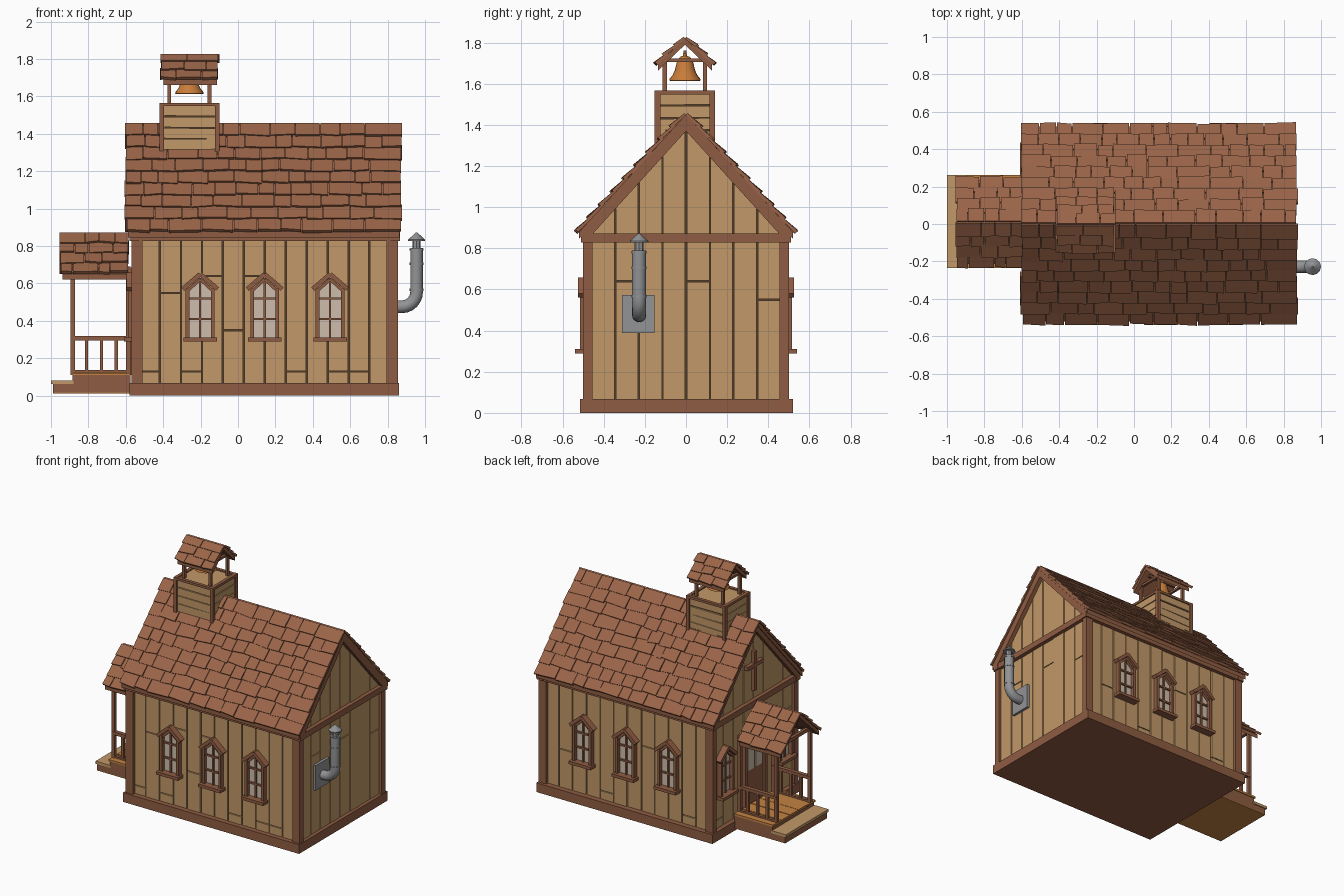
import bpy, bmesh, math, random
from mathutils import Matrix, Vector

if "Cube" in bpy.data.objects:
    bpy.data.objects.remove(bpy.data.objects["Cube"])

random.seed(7)
J = lambda a: random.uniform(-a, a)


def mat(name, r, g, b):
    m = bpy.data.materials.new(name)
    lin = [((c / 255 + 0.055) / 1.055) ** 2.4 for c in (r, g, b)]
    m.diffuse_color = (*lin, 1)
    m.use_nodes = True
    m.node_tree.nodes["Principled BSDF"].inputs["Base Color"].default_value = m.diffuse_color
    return m


TAN = mat("tan_boards", 194, 153, 104)
ROOF = mat("roof_brown", 154, 100, 72)
TRIM = mat("trim_brown", 143, 92, 66)
DARK = mat("dark_gap", 84, 60, 40)
METAL = mat("grey_metal", 146, 147, 149)
GLASS = mat("pale_glass", 206, 190, 172)
BELL = mat("bell_orange", 200, 124, 58)
FLOOR = mat("porch_floor_orange", 196, 130, 66)
I = Matrix.Identity(4)


def finish(name, bm, material, smooth=False):
    bmesh.ops.recalc_face_normals(bm, faces=bm.faces)
    me = bpy.data.meshes.new(name)
    bm.to_mesh(me)
    bm.free()
    me.materials.append(material)
    if smooth:
        me.shade_smooth()
        me.set_sharp_from_angle(angle=math.radians(35))
    ob = bpy.data.objects.new(name, me)
    bpy.context.collection.objects.link(ob)


def prism(bm, pts, w0, w1, M=I):
    """Extrude a (u, z) outline from depth w0 to w1; outward is local -y."""
    rings = [[bm.verts.new(M @ Vector((u, -w, z))) for u, z in pts] for w in (w0, w1)]
    n = len(pts)
    bm.faces.new(rings[0])
    bm.faces.new(rings[1][::-1])
    for i in range(n):
        bm.faces.new([rings[0][i], rings[0][(i + 1) % n], rings[1][(i + 1) % n], rings[1][i]])


def box(bm, x0, x1, y0, y1, z0, z1):
    prism(bm, [(x0, z0), (x1, z0), (x1, z1), (x0, z1)], -y1, -y0)


def bar(bm, a, b, h, w0, w1, M):
    """Straight bar of half-width h between two (u, z) points."""
    a, b = Vector(a), Vector(b)
    d = (b - a).normalized() * h
    n = Vector((-d.y, d.x))
    prism(bm, [a - n, b - n, b + n, a + n], w0, w1, M)


def loft(bm, rings, y, n=16):
    """Skin circles (x, z, tilt, radius) whose centres lie in one xz plane."""
    prev = None
    for k, (x, z, t, r) in enumerate(rings):
        ring = [bm.verts.new((x + r * math.cos(a) * math.cos(t), y + r * math.sin(a),
                              z - r * math.cos(a) * math.sin(t)))
                for a in [2 * math.pi * i / n for i in range(n)]]
        if prev:
            for i in range(n):
                bm.faces.new([prev[i], prev[(i + 1) % n], ring[(i + 1) % n], ring[i]])
        if k in (0, len(rings) - 1):
            bm.faces.new(ring)
        prev = ring


def side(ang, cx=0, cy=0):
    return Matrix.Translation((cx, cy, 0)) @ Matrix.Rotation(math.radians(ang), 4, 'Z')


def shingle_roof(name, x0, x1, yc, half, ze, zr, rows, wid):
    slope = math.atan2(zr - ze, half)
    L = math.hypot(half, zr - ze)
    c, s = math.cos(slope), math.sin(slope)
    # sheathing under the shingles
    bm = bmesh.new()
    t = 0.022 / c
    prism(bm, [(-half, ze), (0, zr), (half, ze), (half, ze - t), (0, zr - t), (-half, ze - t)],
          x0 + 0.012, x1 - 0.012, side(90, 0, yc))
    finish(name + "_sheathing", bm, TRIM)
    bm = bmesh.new()
    for sg in (-1, 1):
        P = lambda x, d, n: Vector((x, yc + sg * (d * c + n * s), zr - d * s + n * c))
        for i in range(rows):
            x = x0 + J(0.006)
            while x < x1 - 0.01:
                xe = x + wid * random.uniform(0.6, 1.4)
                if xe > x1 - wid * 0.4:
                    xe = x1 + J(0.006)
                top = max(0, i * L / rows - 0.015)
                lift = 0.016 + J(0.004)
                ends = [(i + 1) * L / rows + 0.006 + J(0.007) for _ in range(2)]
                vs = []
                for xx, e in ((x, ends[0]), (xe - 0.004, ends[1])):
                    vs.append([bm.verts.new(P(xx, d, n)) for d, n in
                               ((top, -0.002), (e, lift - 0.012), (e, lift + 0.006), (top, 0.01))])
                a, b = vs
                bm.faces.new(a)
                bm.faces.new(b[::-1])
                for k in range(4):
                    m = (k + 1) % 4
                    bm.faces.new([a[k], a[m], b[m], b[k]])
                x = xe
    finish(name + "_shingles", bm, ROOF)


CX, HX, HY = 0.1425, 0.7125, 0.5
SIDES = [(0, HY, HX), (180, HY, HX), (90, HX, HY), (-90, HX, HY)]

# building core (dark, seen between boards) and plinth
bm = bmesh.new()
prism(bm, [(-.465, .03), (.465, .03), (.465, .87), (0, 1.395), (-.465, .87)], -0.68, 0.68, side(90, CX))
finish("wall_core", bm, DARK)
bm = bmesh.new()
box(bm, -0.58, 0.86, -0.515, 0.52, 0, 0.068)
finish("plinth", bm, TRIM)

# vertical wall boards, some with a cross joint
bm = bmesh.new()
gable = lambda u: 1.395 - 1.096 * abs(u)
for ang, depth, half in SIDES:
    M = side(ang, CX)
    n = 12 if half > 0.6 else 8
    edge = half - 0.04
    for i in range(n):
        u0 = -edge + 2 * edge * i / n + 0.004
        u1 = -edge + 2 * edge * (i + 1) / n - 0.003 + J(0.002)
        cuts = [0.06, 0.845]
        if i % 3 == 1 or random.random() < 0.25:
            cuts.insert(1, random.choice((0.13, 0.35, 0.55, 0.64)))
        w = depth - 0.02 + J(0.003)
        for a, b in zip(cuts, cuts[1:]):
            prism(bm, [(u0, a + .003), (u1, a + .003), (u1, b - .003), (u0, b - .003)], w - .016, w, M)
        if n == 8:
            prism(bm, [(u0, .85), (u1, .85), (u1, gable(u1)), (u0, gable(u0))], w - .016, w, M)
finish("wall_boards", bm, TAN)

# corner posts, eave beams and gable rakes
bm = bmesh.new()
for x in (-0.57, 0.795):
    for y in (-0.5, 0.455):
        box(bm, x, x + 0.06, y, y + 0.045, 0.05, 0.85)
for ang, depth, half in SIDES:
    M = side(ang, CX)
    prism(bm, [(-half - .01, .828), (half + .01, .828), (half + .01, .872), (-half - .01, .872)],
          depth - .04, depth + .008, M)
    if half < 0.6:
        for s in (-1, 1):
            prism(bm, [(0, 1.425), (s * .515, .868), (s * .455, .868), (0, 1.37)], depth - .03, depth + .01, M)
finish("corner_posts_and_trim", bm, TRIM)

shingle_roof("main_roof", -0.60, 0.875, 0, 0.52, 0.878, 1.45, 9, 0.13)

# arched windows
tb, gb = bmesh.new(), bmesh.new()


def window(M, depth, u):
    M = M @ Matrix.Translation((u, 0, 0))
    d = depth - 0.02
    prism(gb, [(-.065, .31), (.065, .31), (.065, .57), (0, .635), (-.065, .57)], d, d + .008, M)
    for s in (-1, 1):
        bar(tb, (s * .067, .30), (s * .067, .575), .010, d, d + .035, M)
        bar(tb, (s * .093, .570), (0, .650), .012, d, d + .045, M)
        bar(tb, (s * .07, .558), (0, .622), .008, d, d + .03, M)
    bar(tb, (-.09, .30), (.09, .30), .011, d, d + .06, M)
    bar(tb, (0, .31), (0, .63), .006, d, d + .02, M)
    for z in (.41, .52):
        bar(tb, (-.06, z), (.06, z), .006, d, d + .02, M)


for u in (-.345, 0, .35):
    window(side(0, CX), HY, u)
    window(side(180, CX), HY, -u)
for u in (-.345, .345):
    window(side(-90, CX), HX, u)
finish("window_frames", tb, TRIM)
finish("window_glass", gb, GLASS)

# door and cross on the entrance gable
F = side(-90, CX, 0.01)
bm = bmesh.new()
for s in (-1, 1):
    bar(bm, (s * .115, .11), (s * .115, .6), .014, .69, .725, F)
bar(bm, (-.13, .605), (.13, .605), .014, .69, .73, F)
prism(bm, [(-.105, .11), (.105, .11), (.105, .6), (-.105, .6)], .69, .708, F)
bar(bm, (0, .94), (0, 1.23), .014, .69, .72, F)
bar(bm, (-.09, 1.13), (.09, 1.13), .014, .69, .721, F)
finish("door_and_cross", bm, TRIM)
bm = bmesh.new()
for s in (-1, 1):
    prism(bm, [(s * .01, .37), (s * .08, .37), (s * .08, .56), (s * .01, .56)], .708, .713, F)
finish("door_glass", bm, GLASS)

# porch platform and step
bm = bmesh.new()
box(bm, -0.885, -0.575, -0.23, 0.255, 0.018, 0.11)
box(bm, -0.99, -0.88, -0.23, 0.255, 0.018, 0.062)
finish("porch_base", bm, TRIM)
bm = bmesh.new()
for i in range(5):
    y = -0.235 + i * 0.1
    box(bm, -0.895, -0.575, y, y + 0.096, 0.11, 0.124 + J(.002))
box(bm, -0.99, -0.575, -0.23, 0.255, 0.013, 0.018)
finish("porch_floor", bm, FLOOR)
bm = bmesh.new()
box(bm, -1.0, -0.88, -0.235, 0.262, 0.062, 0.082)
finish("porch_step_tread", bm, TAN)

# porch posts, railings and roof beams
bm = bmesh.new()
for y in (-0.185, 0.205):
    box(bm, -0.895, -0.872, y - .012, y + .012, 0.12, 0.69)
    box(bm, -0.598, -0.575, y - .012, y + .012, 0.12, 0.69)
    box(bm, -0.89, -0.58, y - .015, y + .015, 0.295, 0.318)
    box(bm, -0.89, -0.58, y - .011, y + .011, 0.125, 0.138)
    box(bm, -0.93, -0.57, y - .012, y + .012, 0.66, 0.685)
    for x in (-0.81, -0.73, -0.65):
        box(bm, x - .009, x + .009, y - .009, y + .009, 0.13, 0.30)
box(bm, -0.895, -0.872, -0.19, 0.21, 0.66, 0.685)
finish("porch_posts_and_rails", bm, TRIM)
shingle_roof("porch_roof", -0.95, -0.585, 0.01, 0.225, 0.652, 0.865, 4, 0.10)

# bell tower box
TX, TY = -0.26, -0.005
bm = bmesh.new()
box(bm, TX - .14, TX + .14, TY - .125, TY + .125, 1.22, 1.545)
finish("tower_core", bm, DARK)
bm = bmesh.new()
for ang, depth, half in ((0, .138, .145), (180, .138, .145), (90, .152, .13), (-90, .152, .13)):
    for i in range(5):
        z = 1.255 + i * .06
        a, b = J(.004), J(.004)
        prism(bm, [(-half, z + a), (half, z + b), (half, z + .055 + b), (-half, z + .055 + a)],
              depth - .02, depth, side(ang, TX, TY))
box(bm, TX - .14, TX + .14, TY - .125, TY + .125, 1.545, 1.556)
finish("tower_boards", bm, TAN)

# tower corner trim, rim and belfry frame
bm = bmesh.new()
for sx in (-1, 1):
    x = TX + sx * .148
    box(bm, x - .012, x + .012, TY - .147, TY + .147, 1.548, 1.566)
    for sy in (-1, 1):
        y = TY + sy * .133
        box(bm, x - .012, x + .012, y - .014, y + .014, 1.29, 1.555)
        px, py = TX + sx * .108, TY + sy * .098
        box(bm, px - .010, px + .010, py - .010, py + .010, 1.55, 1.725)
    box(bm, px - .009, px + .009, TY - .1, TY + .1, 1.705, 1.722)
for sy in (-1, 1):
    y = TY + sy * .135
    box(bm, TX - .155, TX + .155, y - .012, y + .012, 1.548, 1.565)
box(bm, TX - .12, TX + .12, TY - .008, TY + .008, 1.745, 1.762)
finish("tower_trim_and_belfry_posts", bm, TRIM)
shingle_roof("belfry_roof", -0.41, -0.10, TY, 0.132, 1.693, 1.82, 3, 0.11)

# bell
bm = bmesh.new()
prof = [(1.622, .055), (1.612, .068), (1.615, .076), (1.625, .074), (1.64, .061), (1.665, .049),
        (1.70, .041), (1.72, .034), (1.732, .020), (1.735, .010), (1.75, .008)]
loft(bm, [(TX, z, 0, r) for z, r in prof], TY, 20)
finish("bell", bm, BELL, True)

# stove pipe with wall plate, collars and cap
bm = bmesh.new()
arc = [(.875 + .08 * math.sin(t), .555 - .08 * math.cos(t), math.pi / 2 - t, .034)
       for t in [math.pi / 2 * k / 6 for k in range(7)]]
loft(bm, [(.83, .475, math.pi / 2, .034)] + arc + [(.955, .79, 0, .034)], -.228)
for z in (.56, .70, .775):
    loft(bm, [(.955, z, 0, .037), (.955, z + .012, 0, .037)], -.228)
loft(bm, [(.955, .785, 0, .022), (.955, .84, 0, .022)], -.228, 8)
loft(bm, [(.955, .828, 0, .045), (.955, .835, 0, .045), (.955, .872, 0, .004)], -.228, 12)
finish("stove_pipe", bm, METAL, True)
bm = bmesh.new()
box(bm, .82, .853, -.312, -.152, .388, .572)
finish("pipe_wall_plate", bm, METAL)
